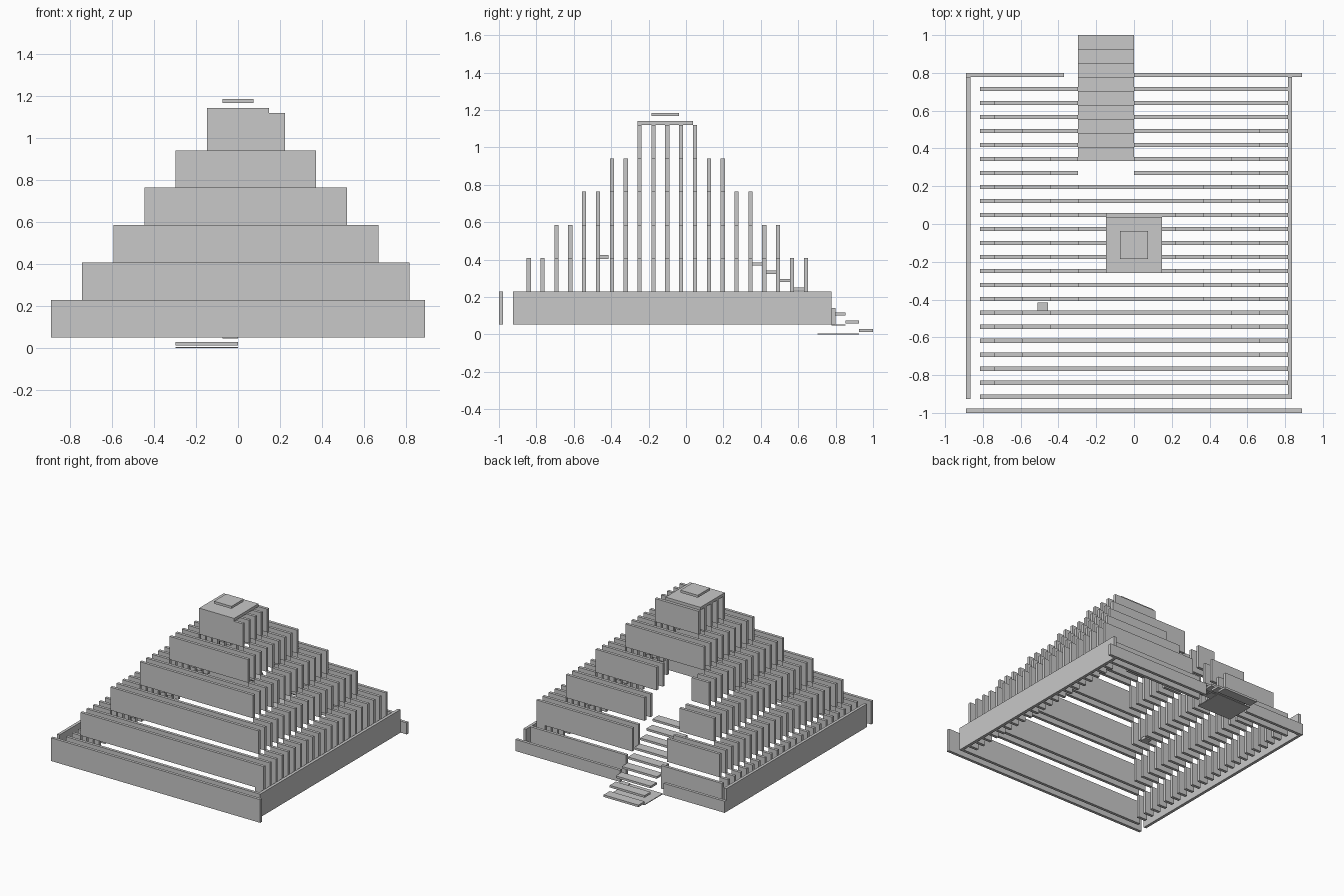
import bpy, bmesh

if "Cube" in bpy.data.objects:
    bpy.data.objects.remove(bpy.data.objects["Cube"])

U = 2 / 27          # building module
T = 0.3             # panel thickness in modules
BASE = 0.7          # underside of the lowest tier, in modules
RISE = 2.4          # tier height in modules

stone = bpy.data.materials.new("stone grey")
stone.diffuse_color = (0.58, 0.58, 0.58, 1)
stone.use_nodes = True
stone.node_tree.nodes["Principled BSDF"].inputs["Base Color"].default_value = stone.diffuse_color


def boxes(name, items):
    """One object from boxes (x0, x1, y0, y1, z0, z1) given in modules."""
    bm = bmesh.new()
    for x0, x1, y0, y1, z0, z1 in items:
        verts = bmesh.ops.create_cube(bm, size=1)["verts"]
        for v in verts:
            v.co = ((x0 + (v.co.x + 0.5) * (x1 - x0)) * U,
                    (y0 + (v.co.y + 0.5) * (y1 - y0)) * U,
                    (z0 + (v.co.z + 0.5) * (z1 - z0)) * U)
    mesh = bpy.data.meshes.new(name)
    bm.to_mesh(mesh)
    bm.free()
    mesh.materials.append(stone)
    ob = bpy.data.objects.new(name, mesh)
    bpy.context.collection.objects.link(ob)
    return ob


def row(x0, x1, y, z0, z1):
    return (x0, x1, y, y + T, z0, z1)


# outer walls around the base
z0, z1 = BASE, BASE + RISE
boxes("front_wall", [row(-12, 12, -13.5, z0, z1)])
boxes("left_wall", [(-12, -12 + T, -12.5, 10.5, z0, z1)])
boxes("right_wall", [(11, 11 + T, -12.5, 10.5, z0, z1)])
boxes("back_wall", [row(-12, -5, 10.5, z0, z0 + 1.2),
                    row(0, 12, 10.5, z0, z0 + 1.2)])

# inner ring of the base: full rows front and back, short fins at the sides
fins = [row(-11, 11, -12.5, z0, z1),
        row(-11, -4, 9.5, z0, z1), row(0, 11, 9.5, z0, z1)]
for i in range(21):
    y = -11.5 + i
    fins += [row(-11, -10, y, z0, z1), row(10, 11, y, z0, z1)]
boxes("base_fins", fins)

# stepped hollow tiers, two rows thick, with a stair opening at the back
for k in range(5):
    left, right = -10 + 2 * k, 11 - 2 * k
    first, last = -11.5 + 2 * k, 8.5 - 2 * k
    z0 = BASE + RISE * (k + 1)
    z1 = z0 + RISE
    fins = []
    for i in range(int(last - first)+ 1):
        y = first + i
        if y < first + 2 or k == 4:
            fins.append(row(left, right, y, z0, z1))
        elif y > last - 2:
            if k < 3:
                fins += [row(left, -4, y, z0, z1), row(0, right, y, z0, z1)]
            else:
                fins.append(row(left, right, y, z0, z1))
        else:
            fins += [row(left, left + 2, y, z0, z1),
                     row(right - 2, right, y, z0, z1)]
    boxes(f"tier_{k + 2}", fins)

# roof slab and the small plate above it
boxes("roof_slab", [(-2, 2, -3.5, 0.5, 15.1, 15.4)])
boxes("top_plate", [(-1, 1, -2.5, -0.5, 15.75, 16.0)])

# floating stair treads rising into the back opening
boxes("stair_treads", [(-4, 0, 4.5 + k, 5.5 + k, 4.98 - 0.6 * k, 5.2 - 0.6 * k)
                       for k in range(9)])

# thin landing plates under the stair and a loose block on the front tier
boxes("ground_plate", [(-4, 0, 9.5, 12.5, 0, 0.08)])
boxes("landing_plate", [(-1, 0, 10.5, 11.5, 0.63, 0.7)])
boxes("loose_block", [(-6.9, -6.15, -6.2, -5.6, 5.45, 5.75)])
